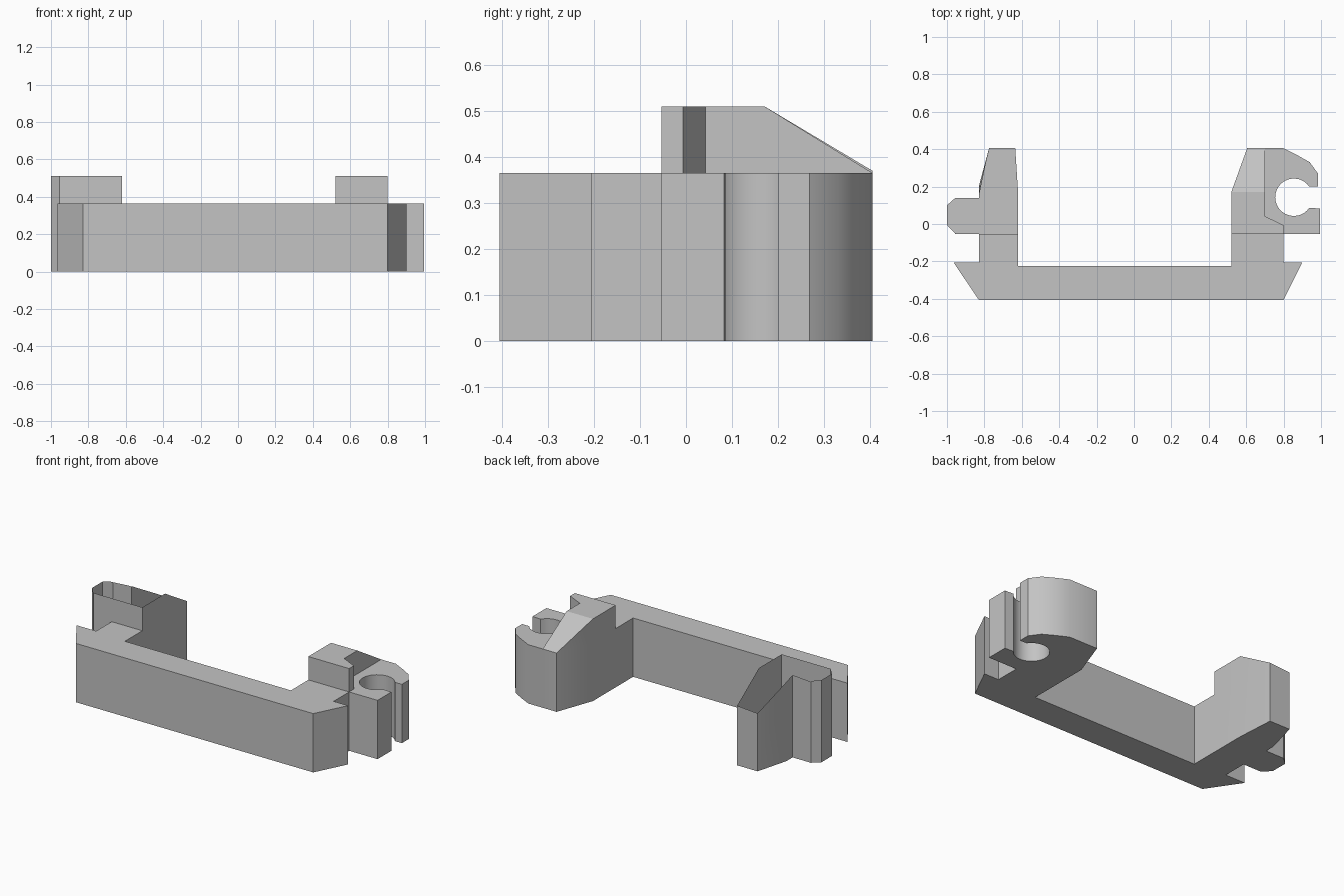
import bpy, bmesh, math
from mathutils import Vector

cube = bpy.data.objects.get("Cube")
if cube:
    bpy.data.objects.remove(cube, do_unlink=True)

grey = bpy.data.materials.new("plain grey")
grey.use_nodes = True
COLOUR = (0.55, 0.55, 0.55, 1)
grey.diffuse_color = COLOUR
grey.node_tree.nodes["Principled BSDF"].inputs["Base Color"].default_value = COLOUR

BASE_H, TOP_H, BACK = 0.365, 0.51, 0.405


def prism(name, outline, z0, z1, slope=None, smooth=30, top_shift=None):
    """Extrude a counter-clockwise outline; slope = three points of a plane that trims the top."""
    bm = bmesh.new()
    low = [bm.verts.new((x, y, z0)) for x, y in outline]
    high = [bm.verts.new((x, y, z1)) for x, y in outline]
    if top_shift:
        index, dx = top_shift
        high[index].co.x += dx
    bm.faces.new(low[::-1])
    bm.faces.new(high)
    n = len(outline)
    for i in range(n):
        j = (i + 1) % n
        bm.faces.new((low[i], low[j], high[j], high[i]))
    if slope:
        a, b, c = (Vector(p) for p in slope)
        normal = (b - a).cross(c - a)
        if normal.z < 0:
            normal.negate()
        cut = bmesh.ops.bisect_plane(bm, geom=bm.verts[:] + bm.edges[:] + bm.faces[:],
                                     dist=1e-5, plane_co=a, plane_no=normal, clear_outer=True)
        edges = [e for e in cut["geom_cut"] if isinstance(e, bmesh.types.BMEdge)]
        bmesh.ops.holes_fill(bm, edges=[e for e in edges if e.is_boundary], sides=0)
    bmesh.ops.recalc_face_normals(bm, faces=bm.faces[:])
    mesh = bpy.data.meshes.new(name)
    bm.to_mesh(mesh)
    bm.free()
    mesh.materials.append(grey)
    obj = bpy.data.objects.new(name, mesh)
    bpy.context.collection.objects.link(obj)
    bpy.ops.object.select_all(action="DESELECT")
    obj.select_set(True)
    bpy.context.view_layer.objects.active = obj
    bpy.ops.object.shade_smooth_by_angle(angle=math.radians(smooth))
    return obj


# Round socket of the clip, open towards +x
cx, cy, r = 0.855, 0.143, 0.1
gap = math.asin(0.057 / r)
steps = 28
socket = []
for i in range(steps + 1):
    a = -gap - (2 * math.pi - 2 * gap) * i / steps
    socket.append((cx + r * math.cos(a), cy + r * math.sin(a)))

# Crossbar with barbs at both ends, left arm and clip in one outline
body = [(-0.83, -BACK), (0.8, -BACK), (0.9, -0.205), (0.8, -0.205), (0.8, -0.053),
        (0.995, -0.053), (0.995, 0.083)]
body += socket
body += [(0.985, 0.2), (0.985, 0.268), (0.94, 0.33), (0.875, 0.367), (0.8, BACK),
         (0.605, BACK), (0.52, 0.17), (0.52, -0.224), (-0.62, -0.224), (-0.62, -0.053),
         (-0.83, -0.053), (-0.83, -0.205), (-0.965, -0.205)]
prism("crossbar_and_clip", body, 0, BASE_H)

# Raised wedge over the left arm
prism("left_wedge",
      [(0.52, -0.053), (0.8, -0.053), (0.8, -0.007), (0.7, 0.042), (0.7, BACK),
       (0.605, BACK), (0.52, 0.17)],
      BASE_H, TOP_H,
      slope=[(0.5, 0.17, TOP_H), (0.8, 0.17, TOP_H), (0.6, BACK, BASE_H)])

# Full-height right arm with its side knob
prism("right_arm",
      [(-0.955, -0.053), (-0.62, -0.053), (-0.62, 0.17), (-0.635, BACK), (-0.775, BACK),
       (-0.83, 0.2), (-0.83, 0.14), (-0.955, 0.14), (-1, 0.1), (-1, -0.005)],
      0, TOP_H, smooth=35, top_shift=(5, 0.012),
      slope=[(-0.83, 0.143, TOP_H), (-0.62, 0.17, TOP_H), (-0.7, BACK, BASE_H)])
